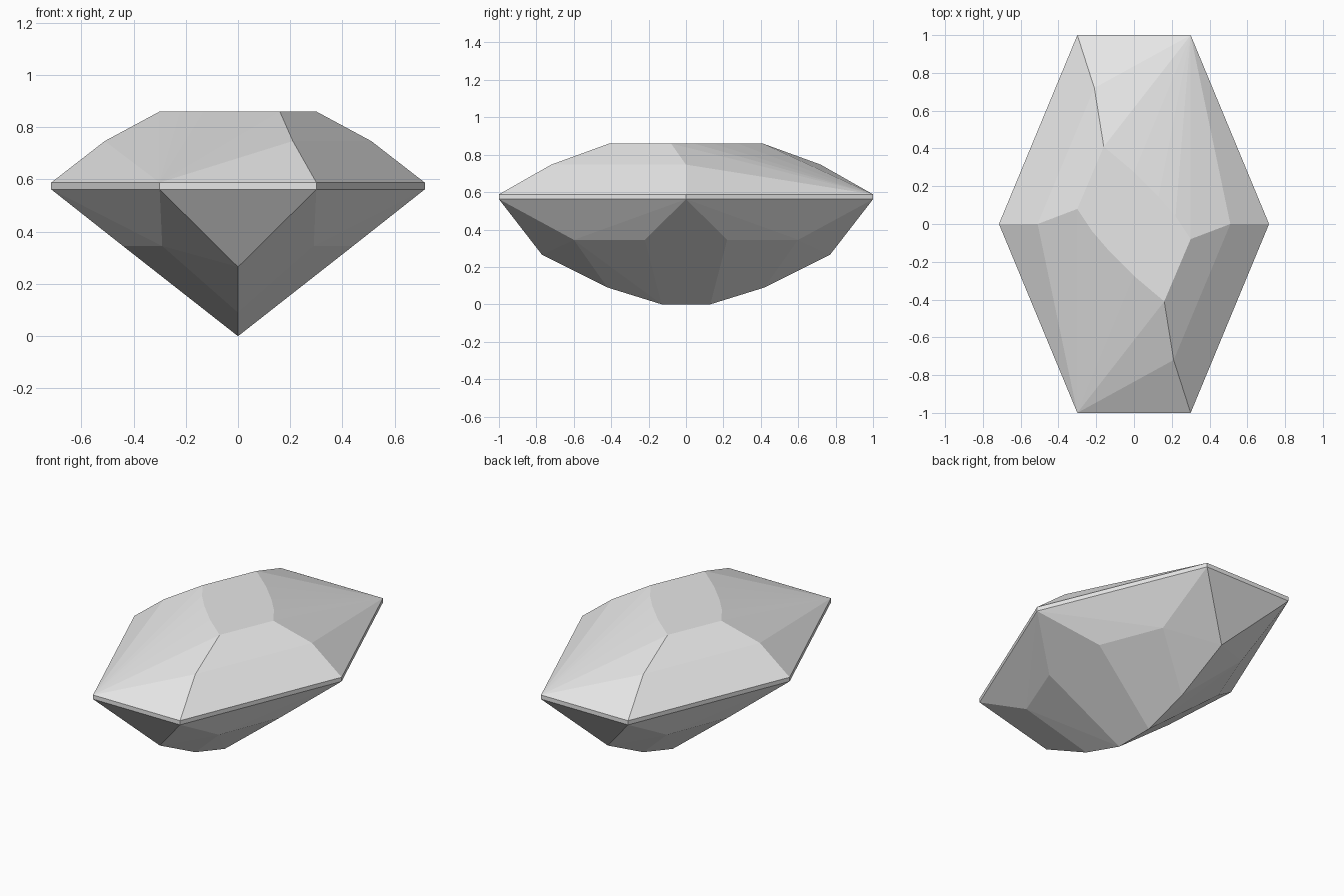
import bpy, bmesh, math

cube = bpy.data.objects.get("Cube")
if cube:
    bpy.data.objects.remove(cube, do_unlink=True)

stone = bpy.data.materials.new("pale_grey_stone")
stone.use_nodes = True
stone.diffuse_color = (0.8, 0.8, 0.8, 1)
stone.node_tree.nodes["Principled BSDF"].inputs["Base Color"].default_value = (0.8, 0.8, 0.8, 1)

GIRDLE_LOW, GIRDLE_TOP = 0.562, 0.588
TABLE, SHOULDER = 0.86, 0.747
OUTLINE = [(-0.3, -1), (0.3, -1), (0.715, 0), (0.3, 1), (-0.3, 1), (-0.715, 0)]


def ring(z):
    return [(x, y, z) for x, y in OUTLINE]


def half_turn(points):
    """Repeat points rotated half a turn about z."""
    return points + [(-x, -y, z) for x, y, z in points]


def mirror_xy(points):
    """Repeat points across both vertical planes."""
    return sorted({(sx * x, sy * y, z) for x, y, z in points for sx in (1, -1) for sy in (1, -1)})


def faceted(name, points, open_levels):
    """Flat facets wrapped round the points, left open at the given heights."""
    bm = bmesh.new()
    for p in points:
        bm.verts.new(p)
    bmesh.ops.convex_hull(bm, input=bm.verts)
    caps = [f for f in bm.faces
            if any(all(abs(v.co.z - z) < 1e-5 for v in f.verts) for z in open_levels)]
    bmesh.ops.delete(bm, geom=caps, context='FACES')
    bmesh.ops.dissolve_limit(bm, angle_limit=math.radians(1), verts=bm.verts, edges=bm.edges)
    mesh = bpy.data.meshes.new(name)
    bm.to_mesh(mesh)
    bm.free()
    mesh.materials.append(stone)
    obj = bpy.data.objects.new(name, mesh)
    bpy.context.collection.objects.link(obj)
    return obj


# Crown: skewed table with two bowed edges, and shoulders on alternate corners
table = half_turn([(0.16, -0.41, TABLE), (0.3, -0.08, TABLE), (0.22, 0.04, TABLE),
                   (0.13, 0.145, TABLE), (0.0, 0.275, TABLE)])
shoulders = half_turn([(0.21, -0.72, SHOULDER), (0.51, 0, SHOULDER)])
faceted("crown", ring(GIRDLE_TOP) + shoulders + table, [GIRDLE_TOP])

# Girdle: thin upright band
faceted("girdle", ring(GIRDLE_LOW) + ring(GIRDLE_TOP), [GIRDLE_LOW, GIRDLE_TOP])

# Pavilion: side facets running down to a stepped keel
sides = mirror_xy([(0.44, 0.22, 0.345), (0.29, 0.6, 0.345)])
keel = mirror_xy([(0, 0.77, 0.265), (0, 0.42, 0.09), (0, 0.13, 0)])
faceted("pavilion", ring(GIRDLE_LOW) + sides + keel, [GIRDLE_LOW])
